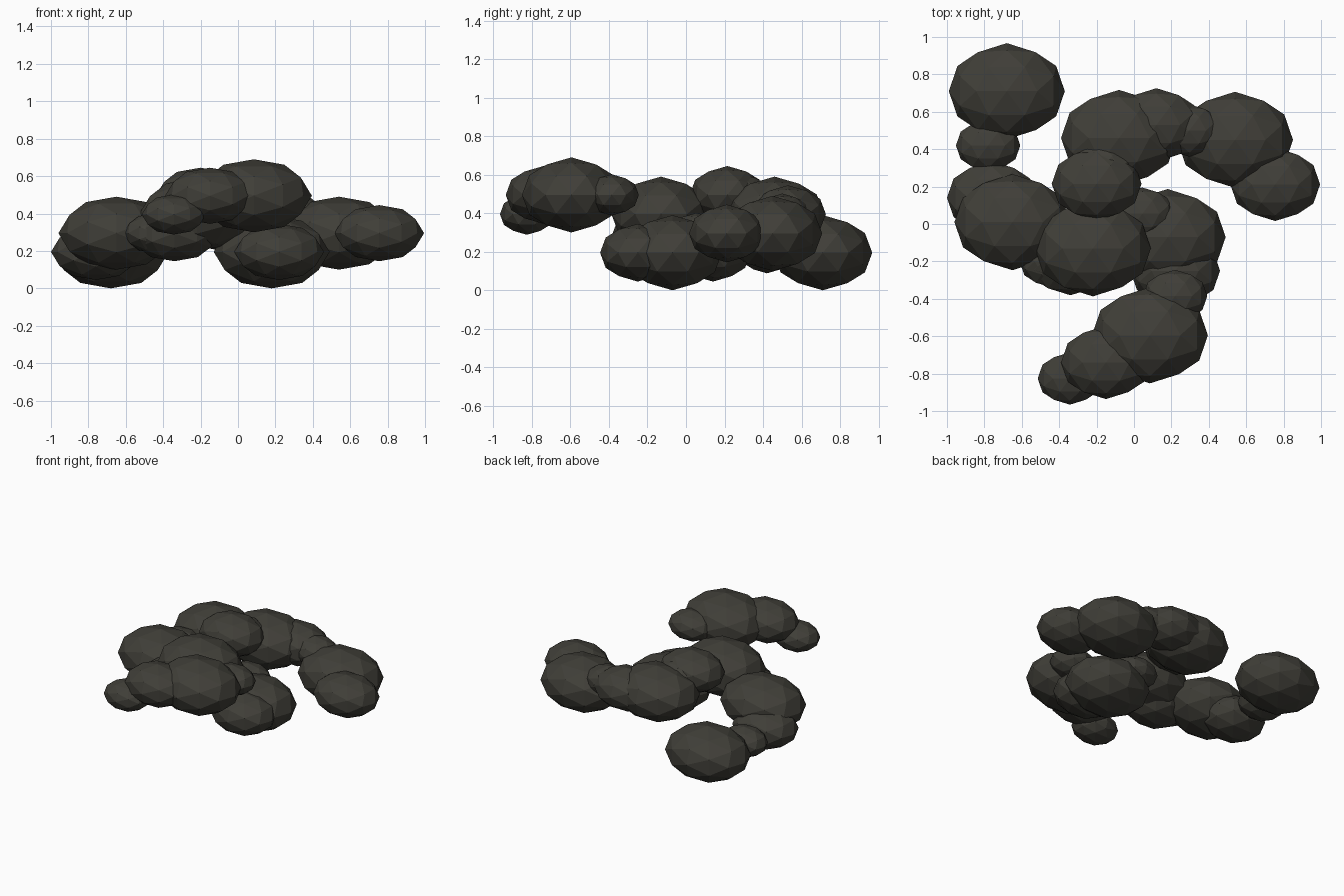
import bpy
import bmesh
from mathutils import Vector

cube = bpy.data.objects.get("Cube")
if cube:
    bpy.data.objects.remove(cube, do_unlink=True)

# Single dark olive-grey colour
COLOUR = (0.05, 0.048, 0.039, 1)
mat = bpy.data.materials.new("dark_olive_grey")
mat.use_nodes = True
mat.diffuse_color = COLOUR
bsdf = mat.node_tree.nodes["Principled BSDF"]
bsdf.inputs["Base Color"].default_value = COLOUR
bsdf.inputs["Roughness"].default_value = 0.9


def puff_mesh():
    """Faceted unit ball: an axis-aligned icosahedron, subdivided once."""
    bm = bmesh.new()
    phi = (1 + 5 ** 0.5) / 2
    for a in (phi, -phi):
        for b in (1, -1):
            for co in ((a, b, 0), (b, 0, a), (0, a, b)):
                bm.verts.new(co)
    bmesh.ops.convex_hull(bm, input=bm.verts[:])
    bmesh.ops.subdivide_edges(bm, edges=bm.edges[:], cuts=1, use_grid_fill=True)
    for v in bm.verts:
        v.co.normalize()
    bmesh.ops.recalc_face_normals(bm, faces=bm.faces[:])
    mesh = bpy.data.meshes.new("puff")
    bm.to_mesh(mesh)
    bm.free()
    mesh.materials.append(mat)
    return mesh


# Flattened radii of the three puff sizes
SIZES = {
    "large": Vector((0.31, 0.257, 0.195)),
    "medium": Vector((0.24, 0.196, 0.15)),
    "small": Vector((0.172, 0.14, 0.107)),
}

# Puff centres, grouped by size
CENTRES = {
    "large": [
        (-0.68, 0.71, 0.195), (-0.65, 0.01, 0.295), (-0.22, -0.13, 0.395),
        (-0.08, 0.46, 0.395), (0.54, 0.45, 0.295), (0.18, -0.07, 0.195),
        (0.085, -0.595, 0.495),
    ],
    "medium": [
        (-0.76, 0.14, 0.195), (-0.34, -0.185, 0.295), (-0.2, 0.215, 0.495),
        (0.12, 0.53, 0.395), (0.755, 0.212, 0.295), (0.22, -0.25, 0.195),
        (-0.15, -0.74, 0.495),
    ],
    "small": [
        (-0.78, 0.42, 0.195), (-0.44, -0.2, 0.295), (-0.17, 0.295, 0.495),
        (0.295, 0.5, 0.395), (0.045, 0.055, 0.295), (0.22, -0.385, 0.495),
        (-0.343, -0.826, 0.395),
    ],
}

mesh = puff_mesh()
for size, centres in CENTRES.items():
    for i, centre in enumerate(centres, 1):
        puff = bpy.data.objects.new(f"{size}_puff_{i}", mesh)
        puff.location = centre
        puff.scale = SIZES[size]
        bpy.context.collection.objects.link(puff)
